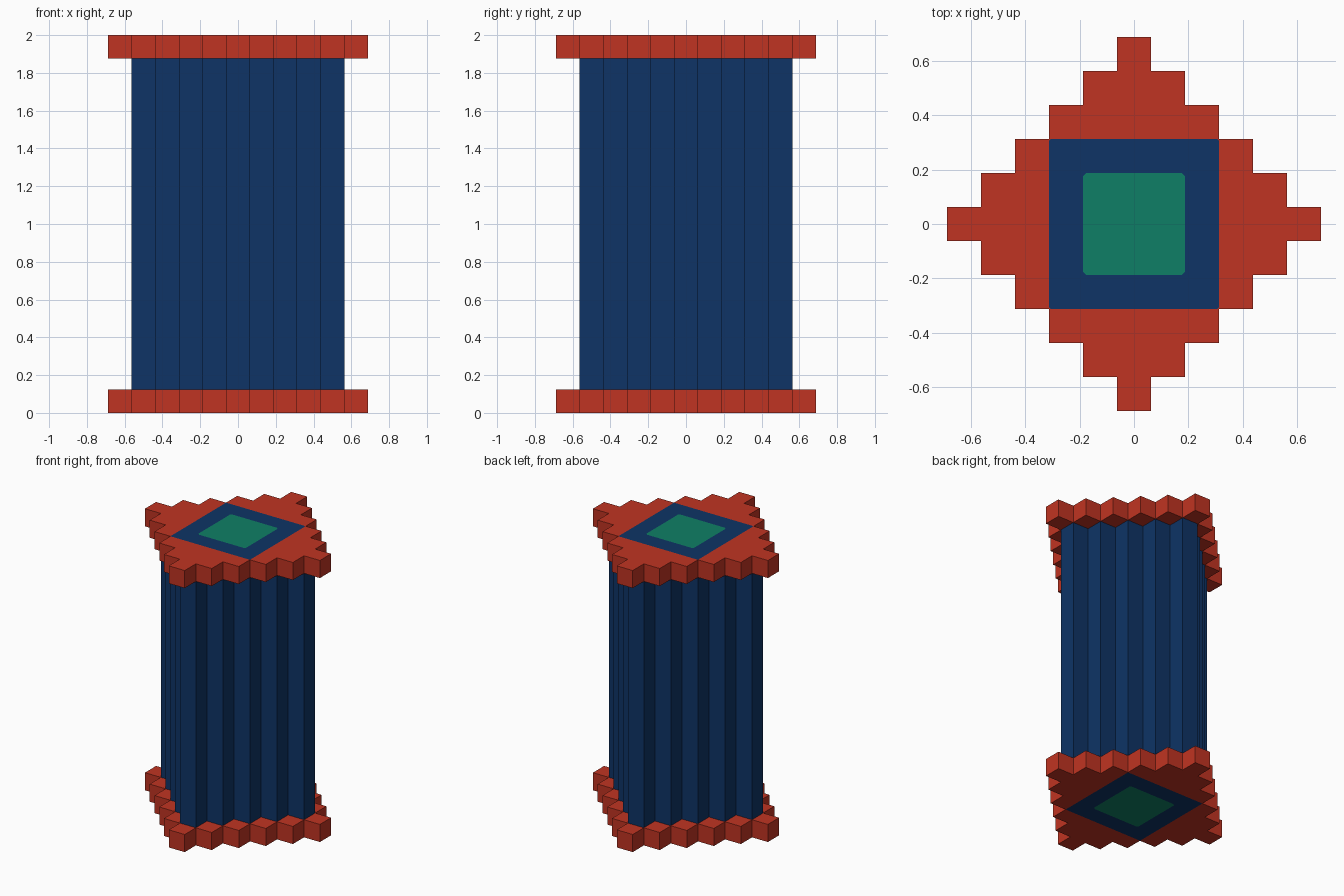
import bpy
import bmesh
from mathutils import Vector

if "Cube" in bpy.data.objects:
    bpy.data.objects.remove(bpy.data.objects["Cube"], do_unlink=True)

U = 0.125  # width of one step


def make_material(name, rgb):
    mat = bpy.data.materials.new(name)
    mat.use_nodes = True
    colour = (*rgb, 1.0)
    mat.diffuse_color = colour
    mat.node_tree.nodes["Principled BSDF"].inputs["Base Color"].default_value = colour
    return mat


RED = make_material("brick red", (0.527, 0.034, 0.016))
BLUE = make_material("deep blue", (0.0044, 0.034, 0.133))
GREEN = make_material("sea green", (0.0048, 0.212, 0.133))


def stepped_diamond(steps, z0, z1):
    """Prism with a stepped diamond plan, made of square cells."""
    bm = bmesh.new()
    cache = {}

    def vert(i, j, z):
        if (i, j, z) not in cache:
            cache[i, j, z] = bm.verts.new(((i - 0.5) * U, (j - 0.5) * U, z))
        return cache[i, j, z]

    span = range(-steps, steps + 1)
    cells = {(i, j) for i in span for j in span if abs(i) + abs(j) <= steps}
    for i, j in sorted(cells):
        ring = [(i, j), (i + 1, j), (i + 1, j + 1), (i, j + 1)]
        bm.faces.new([vert(a, b, z1) for a, b in ring])
        bm.faces.new([vert(a, b, z0) for a, b in reversed(ring)])
        # Walls only where there is no neighbouring cell
        for k, (di, dj) in enumerate([(0, -1), (1, 0), (0, 1), (-1, 0)]):
            if (i + di, j + dj) not in cells:
                a, b = ring[k], ring[(k + 1) % 4]
                bm.faces.new([vert(*a, z0), vert(*b, z0), vert(*b, z1), vert(*a, z1)])
    return bm


def inlay(bm, z, half, index, outside, chamfer):
    """Colour a centred square on the outer face, with clipped corners."""
    def inside():
        return [f for f in bm.faces
                if abs(f.calc_center_median().z - z) < 1e-4
                and max(abs(f.calc_center_median().x), abs(f.calc_center_median().y)) < half]

    for f in inside():
        f.material_index = index
    for sx in (-1, 1):
        for sy in (-1, 1):
            corner = Vector((sx * half, sy * half, z))
            faces = [f for f in inside()
                     if any((v.co - corner).length < 1e-4 for v in f.verts)]
            geom = set(faces)
            for f in faces:
                geom.update(f.edges)
                geom.update(f.verts)
            normal = Vector((sx, sy, 0))
            bmesh.ops.bisect_plane(bm, geom=list(geom), dist=1e-6,
                                   plane_co=corner - normal * chamfer / 2,
                                   plane_no=normal)
            for f in inside():
                if f.calc_area() < chamfer ** 2 and (f.calc_center_median() - corner).length < chamfer:
                    f.material_index = outside


def finish(bm, name, materials):
    mesh = bpy.data.meshes.new(name)
    bm.to_mesh(mesh)
    bm.free()
    for mat in materials:
        mesh.materials.append(mat)
    obj = bpy.data.objects.new(name, mesh)
    bpy.context.collection.objects.link(obj)


# Fluted column, let slightly into both caps
column = stepped_diamond(4, 0.1, 1.9)
bmesh.ops.dissolve_limit(column, angle_limit=0.01, verts=column.verts[:], edges=column.edges[:])
finish(column, "column", [BLUE])

# Matching caps with a square inlay on the outer face
for name, z0, z1, outer in [("bottom_cap", 0.0, U, 0.0), ("top_cap", 2 - U, 2.0, 2.0)]:
    cap = stepped_diamond(5, z0, z1)
    inlay(cap, outer, 2.5 * U, 1, 0, 0.006)
    inlay(cap, outer, 1.5 * U, 2, 1, 0.012)
    finish(cap, name, [RED, BLUE, GREEN])
